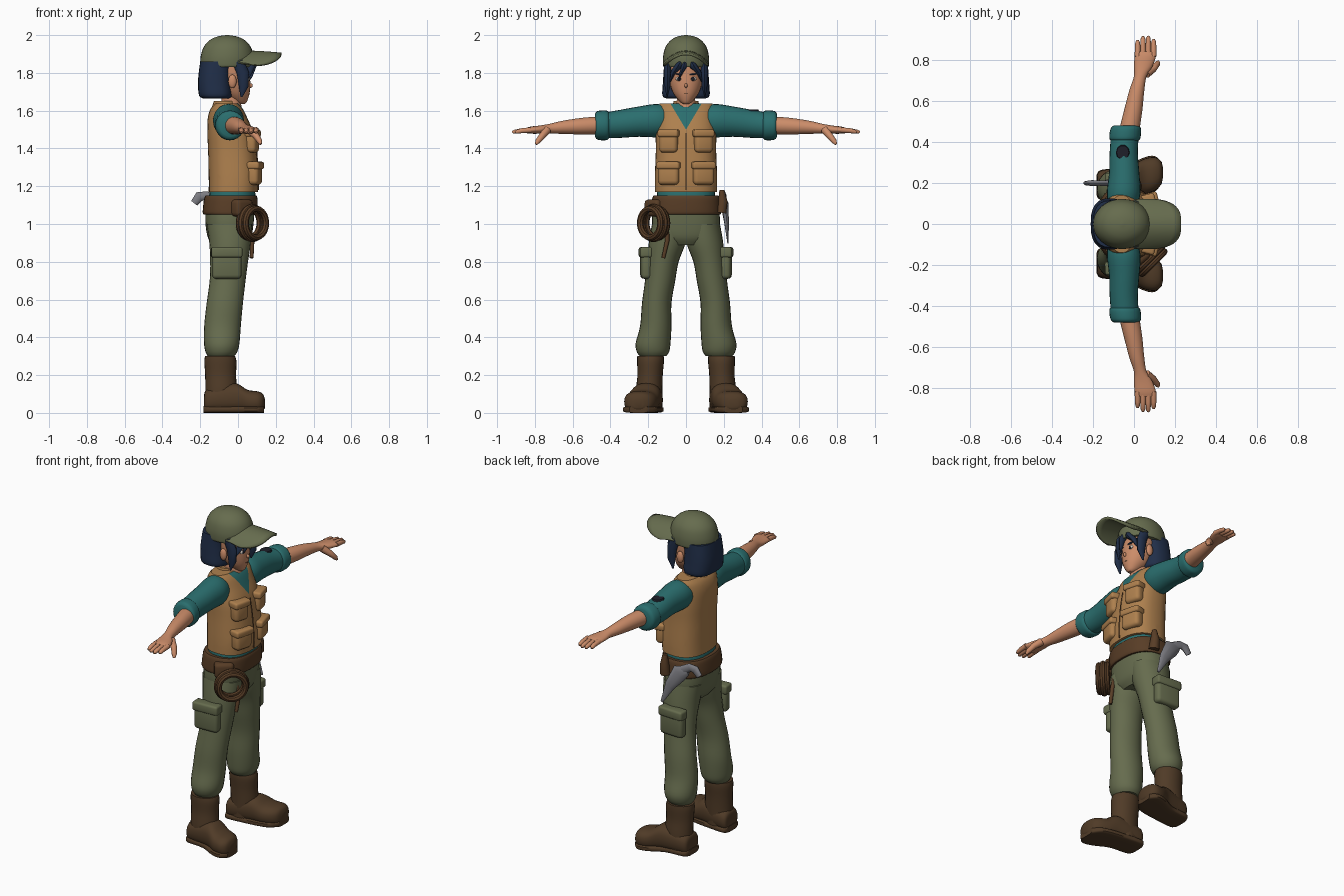
import bpy, bmesh, math
from mathutils import Vector, Matrix


def mat(name, r, g, b):
    m = bpy.data.materials.new(name)
    m.diffuse_color = [((c / 255 + 0.055) / 1.055) ** 2.4 for c in (r, g, b)] + [1]
    return m


OLIVE = mat("olive cloth", 102, 108, 78)
SKIN = mat("skin", 203, 140, 105)
TAN = mat("tan vest", 174, 128, 78)
TEAL = mat("teal shirt", 42, 110, 110)
BOOT = mat("boot leather", 80, 59, 39)
HAIR = mat("navy hair", 32, 46, 72)
BELT = mat("belt leather", 88, 61, 38)
GREY = mat("grey metal", 124, 124, 130)
DARK = mat("dark detail", 30, 32, 42)
WHITE = mat("eye white", 215, 205, 195)


def add(name, bm, *mats):
    bmesh.ops.recalc_face_normals(bm, faces=bm.faces[:])
    me = bpy.data.meshes.new(name)
    bm.to_mesh(me)
    bm.free()
    ob = bpy.data.objects.new(name, me)
    bpy.context.collection.objects.link(ob)
    for m in mats:
        me.materials.append(m)
    return ob


def spline(keys, sub):
    """Smoothly fill in the key rings."""
    out = []
    for i in range(len(keys) - 1):
        p0, p1 = keys[max(i - 1, 0)], keys[i]
        p2, p3 = keys[i + 1], keys[min(i + 2, len(keys) - 1)]
        for j in range(sub):
            t = j / sub
            out.append([0.5 * (2 * b + (c - a) * t + (2 * a - 5 * b + 4 * c - d) * t * t
                        + (3 * b - a - 3 * c + d) * t ** 3)
                        for a, b, c, d in zip(p0, p1, p2, p3)])
    return out + [list(keys[-1])]


def loft_bm(axis, keys, p=2.0, n=24, sub=4, side=1):
    """Rings (t, c1, c2, r1, r2) along an axis; side=-1 mirrors in y."""
    bm = bmesh.new()
    rings = []
    for t, c1, c2, r1, r2 in spline(keys, sub):
        ring = []
        for k in range(n):
            a = math.tau * k / n
            c, s = math.cos(a), math.sin(a)
            u = c1 + max(r1, .002) * math.copysign(abs(c) ** (2 / p), c)
            v = c2 + max(r2, .002) * math.copysign(abs(s) ** (2 / p), s)
            x, y, z = {'z': (u, v, t), 'y': (u, t, v), 'x': (t, u, v)}[axis]
            ring.append(bm.verts.new((x, y * side, z)))
        rings.append(ring)
    for lo, hi in zip(rings, rings[1:]):
        for k in range(n):
            bm.faces.new((lo[k], lo[(k + 1) % n], hi[(k + 1) % n], hi[k]))
    bm.faces.new(rings[0])
    bm.faces.new(rings[-1])
    return bm


def loft(name, m, axis, keys, **kw):
    return add(name, loft_bm(axis, keys, **kw), m)


def box(name, m, loc, size, bevel=0.015, rot=0):
    bm = bmesh.new()
    bmesh.ops.create_cube(bm, size=1)
    bmesh.ops.scale(bm, vec=size, verts=bm.verts[:])
    bmesh.ops.bevel(bm, geom=bm.edges[:], offset=bevel, segments=3, affect='EDGES', profile=0.5)
    bmesh.ops.transform(bm, matrix=Matrix.Translation(loc) @ Matrix.Rotation(rot, 4, 'Z'), verts=bm.verts[:])
    return add(name, bm, m)


def ball(name, m, loc, radii, tilt=0):
    bm = bmesh.new()
    bmesh.ops.create_uvsphere(bm, u_segments=16, v_segments=10, radius=1)
    M = Matrix.Translation(loc) @ Matrix.Rotation(tilt, 4, 'X') @ Matrix.Diagonal((*radii, 1))
    bmesh.ops.transform(bm, matrix=M, verts=bm.verts[:])
    return add(name, bm, m)


def tube(name, m, pts, radii, flat=1.0, n=10):
    """Tapered tube through points; flat squeezes it in y."""
    bm = bmesh.new()
    pts = [Vector(p) for p in pts]
    rings = []
    for i, q in enumerate(pts):
        d = (pts[min(i + 1, len(pts) - 1)] - pts[max(i - 1, 0)]).normalized()
        u = d.cross(Vector((0, 1, 0)) if abs(d.y) < 0.8 else Vector((0, 0, 1))).normalized()
        v = d.cross(u)
        rings.append([bm.verts.new(q + radii[i] * (u * math.cos(a) + v * math.sin(a) * flat))
                      for a in [math.tau * k / n for k in range(n)]])
    for lo, hi in zip(rings, rings[1:]):
        for k in range(n):
            bm.faces.new((lo[k], lo[(k + 1) % n], hi[(k + 1) % n], hi[k]))
    bm.faces.new(rings[0])
    bm.faces.new(rings[-1])
    return add(name, bm, m)


# Vest with a V neck showing the shirt
bm = loft_bm('z', [(1.17, -.025, 0, .13, .165), (1.25, -.023, 0, .132, .165), (1.38, -.03, 0, .128, .16),
                   (1.48, -.04, 0, .122, .16), (1.56, -.055, 0, .105, .152), (1.61, -.06, 0, .085, .15),
                   (1.637, -.06, 0, .06, .14)], p=2.5, n=40)
for s in (1, -1):
    bmesh.ops.bisect_plane(bm, geom=bm.verts[:] + bm.edges[:] + bm.faces[:],
                           plane_co=(0, 0, 1.5), plane_no=(0, s, -.6))
for f in bm.faces:
    c = f.calc_center_median()
    f.material_index = int(c.x > -.03 and abs(c.y) < (c.z - 1.5) * .6)
add("vest", bm, TAN, TEAL)
tube("vest_zip", BELT, [(.106, 0, 1.18), (.109, 0, 1.25), (.098, 0, 1.38), (.082, 0, 1.48)], [.004] * 4)
loft("shirt_waist", TEAL, 'z', [(1.1, -.035, 0, .125, .155), (1.15, -.03, 0, .123, .155),
                                (1.2, -.03, 0, .115, .15)], p=2.4)
loft("neck", SKIN, 'z', [(1.54, -.035, 0, .055, .05), (1.61, -.035, 0, .055, .052), (1.7, -.04, 0, .045, .045)])
loft("collar", TAN, 'z', [(1.6, -.07, 0, .075, .075), (1.65, -.07, 0, .058, .066)])

# Belt, hips
loft("belt", BELT, 'z', [(1.05, -.042, 0, .138, .182), (1.065, -.042, 0, .145, .186), (1.13, -.038, 0, .142, .18),
                         (1.15, -.037, 0, .135, .172)], p=2.4, n=32)
loft("hips", OLIVE, 'z', [(.89, -.045, 0, .09, .11), (.93, -.045, 0, .115, .165), (1.0, -.045, 0, .127, .18),
                          (1.08, -.042, 0, .13, .175)], p=2.4, n=32)
box("belt_pouch", BELT, (.02, -.165, 1.085), (.11, .07, .09), .02, .7)

for s, side in ((1, "left"), (-1, "right")):
    # Trouser leg
    loft(side + "_trouser_leg", OLIVE, 'z',
         [(.3, -.09, .175, .07, .07), (.325, -.088, .175, .085, .086), (.37, -.086, .174, .094, .092),
          (.46, -.082, .16, .097, .083), (.58, -.07, .155, .096, .078), (.7, -.055, .137, .095, .08),
          (.8, -.047, .122, .1, .083), (.9, -.042, .1, .11, .097), (1.0, -.045, .09, .12, .09)], side=s)
    box(side + "_cargo_pocket", OLIVE, (-.06, s * .212, .79), (.155, .055, .16), .02, -.05 * s)
    box(side + "_cargo_flap", OLIVE, (-.06, s * .214, .85), (.165, .066, .055), .012, -.05 * s)

    # Boot
    loft(side + "_boot_shaft", BOOT, 'z',
         [(.03, -.095, .195, .08, .07), (.12, -.09, .195, .083, .07), (.2, -.092, .19, .082, .067),
          (.27, -.093, .188, .085, .071), (.3, -.095, .188, .08, .07)], side=s)
    loft(side + "_boot_foot", BOOT, 'x',
         [(-.18, .19, .055, .04, .035), (-.165, .192, .065, .068, .06), (-.08, .2, .075, .075, .072),
          (-.01, .212, .08, .078, .077), (.05, .232, .062, .087, .06), (.1, .245, .059, .082, .056),
          (.13, .25, .056, .06, .046), (.142, .252, .05, .025, .025)], p=2.5, side=s)
    loft(side + "_boot_sole", BOOT, 'x',
         [(-.183, .19, .018, .05, .018), (-.16, .192, .018, .073, .018), (-.05, .202, .018, .075, .018),
          (.04, .23, .018, .092, .018), (.1, .245, .018, .088, .018), (.138, .25, .018, .05, .018)],
         p=4, side=s)

    # Sleeve, rolled cuff, bare forearm
    loft(side + "_sleeve", TEAL, 'y',
         [(.1, -.055, 1.545, .075, .08), (.16, -.05, 1.547, .082, .088), (.25, -.048, 1.542, .074, .08),
          (.35, -.05, 1.53, .069, .074), (.43, -.045, 1.522, .068, .068)], side=s)
    loft(side + "_cuff", TEAL, 'y',
         [(.405, -.045, 1.522, .06, .06), (.415, -.045, 1.522, .074, .076), (.44, -.043, 1.522, .077, .079),
          (.47, -.04, 1.522, .073, .075), (.482, -.04, 1.522, .058, .06)], side=s)
    loft(side + "_forearm", SKIN, 'y',
         [(.45, -.025, 1.522, .05, .048), (.55, -.005, 1.518, .045, .044), (.65, .013, 1.512, .037, .035),
          (.72, .03, 1.505, .031, .026), (.77, .045, 1.5, .045, .022), (.82, .055, 1.497, .052, .019),
          (.845, .057, 1.495, .046, .014)], side=s)
    for i, tip in enumerate((.9, .918, .92, .905)):
        x = .018 + .026 * i
        tube(f"{side}_finger_{i + 1}", SKIN, [(x, s * .82, 1.498), (x, s * .87, 1.494), (x, s * (tip - .01), 1.488),
                                              (x, s * tip, 1.486)], [.015, .0135, .011, .005])
    tube(side + "_thumb", SKIN, [(.06, s * .735, 1.498), (.095, s * .76, 1.468), (.115, s * .785, 1.437),
                                 (.12, s * .795, 1.422)], [.022, .018, .014, .006])

    # Vest pockets with flaps
    for label, z, w, x in (("lower", 1.27, .115, .085), ("upper", 1.44, .1, .07)):
        box(f"{side}_{label}_pocket", TAN, (x, s * .09, z - .005), (.07, w, .115), .022, s * .25)
        box(f"{side}_{label}_flap", TAN, (x + .004, s * .09, z + .04), (.075, w + .012, .04), .012, s * .25)

    # Face side details and hair locks
    ball(side + "_ear", SKIN, (-.03, s * .1, 1.755), (.022, .014, .036))
    ball(side + "_eye_white", WHITE, (.054, s * .037, 1.768), (.008, .018, .011), s * .1)
    ball(side + "_iris", DARK, (.059, s * .036, 1.768), (.006, .009, .011))
    ball(side + "_brow", HAIR, (.058, s * .038, 1.793), (.008, .022, .004), s * .15)
    tube(side + "_side_lock", HAIR, [(.0, s * .098, 1.86), (.026, s * .098, 1.8), (.03, s * .098, 1.73),
                                     (.018, s * .1, 1.672)], [.03, .032, .026, .005], .6)
    tube(side + "_fringe", HAIR, [(.045, s * .015, 1.862), (.068, s * .04, 1.835), (.056, s * .068, 1.805),
                                  (.04, s * .084, 1.75)], [.028, .026, .02, .003], .7)

# Head
loft("head", SKIN, 'z', [(1.636, .022, 0, .015, .015), (1.65, .01, 0, .038, .034), (1.69, -.012, 0, .073, .066),
                         (1.74, -.024, 0, .089, .085), (1.8, -.032, 0, .095, .094), (1.87, -.04, 0, .1, .095)])
ball("nose", SKIN, (.066, 0, 1.733), (.012, .008, .012))
ball("mouth", BELT, (.055, 0, 1.693), (.008, .015, .003))
loft("bob_hair", HAIR, 'z', [(1.665, -.115, 0, .07, .105), (1.68, -.118, 0, .088, .125), (1.74, -.122, 0, .09, .123),
                             (1.8, -.12, 0, .088, .119), (1.86, -.11, 0, .09, .115)], p=2.6)
tube("stray_fringe", HAIR, [(.055, .0, 1.86), (.078, -.012, 1.83), (.07, -.03, 1.79), (.066, -.035, 1.765)],
     [.026, .02, .01, .002], .7)

# Cap and arched bill
loft("cap_crown", OLIVE, 'z', [(1.832, -.058, 0, .138, .118), (1.845, -.058, 0, .142, .122), (1.89, -.057, 0, .14, .121),
                               (1.94, -.057, 0, .123, .107), (1.975, -.057, 0, .09, .078),
                               (1.993, -.057, 0, .05, .043), (2.0, -.057, 0, .005, .005)], n=32)
bm = bmesh.new()
rows = []
for i in range(25):
    u = -math.cos(math.pi * i / 24)
    tip = .09 + .14 * (1 - abs(u) ** 3.2) ** .5
    rows.append([bm.verts.new((.0 + (tip - .0) * v / 6, .116 * u, 1.912 - .062 * u * u - .012 * (v / 6) ** 2))
                 for v in range(7)])
for a, b in zip(rows, rows[1:]):
    for v in range(6):
        bm.faces.new((a[v], b[v], b[v + 1], a[v + 1]))
bill = add("cap_bill", bm, OLIVE)
mod = bill.modifiers.new("thickness", 'SOLIDIFY')
mod.thickness, mod.offset = .014, 0

# Rope coil on the right hip
for i, r in enumerate((.078, .084, .076)):
    bm = bmesh.new()
    grid = [[bm.verts.new(((r + .017 * math.cos(b)) * math.cos(a), (r + .017 * math.cos(b)) * math.sin(a),
                           .017 * math.sin(b))) for b in [math.tau * k / 8 for k in range(8)]]
            for a in [math.tau * k / 32 for k in range(32)]]
    for j in range(32):
        for k in range(8):
            bm.faces.new((grid[j][k], grid[(j + 1) % 32][k], grid[(j + 1) % 32][(k + 1) % 8], grid[j][(k + 1) % 8]))
    normal = Vector((.7, -.7, 0))
    bmesh.ops.transform(bm, matrix=Matrix.Translation(Vector((.077, -.172, 1.005)) + normal * (i - 1) * .024)
                        @ normal.to_track_quat('Z', 'Y').to_matrix().to_4x4(), verts=bm.verts[:])
    add(f"rope_loop_{i + 1}", bm, BELT)
tube("rope_end", BELT, [(.06, -.1, .98), (.075, -.1, .91), (.072, -.12, .82)], [.012, .012, .01])

# Sidearm and small pouch on the left hip, badge on the left sleeve
tube("sidearm_body", GREY, [(-.15, .2, 1.125), (-.1, .205, 1.1), (-.04, .215, 1.01), (.01, .222, .9)],
     [.025, .05, .032, .008], .4)
tube("sidearm_grip", GREY, [(-.12, .2, 1.12), (-.17, .2, 1.15), (-.205, .2, 1.145), (-.232, .2, 1.11)],
     [.028, .024, .027, .02], .55)
tube("hip_tool", BELT, [(.01, .185, 1.06), (.01, .195, 1.12), (.01, .19, 1.18)], [.03, .026, .014])
loft("sleeve_badge", DARK, 'z', [(1.598, -.055, .35, .034, .038), (1.607, -.055, .35, .03, .034)], n=10, sub=1)

# Smooth shading with crisp edges
bpy.ops.object.select_all(action='SELECT')
bpy.context.view_layer.objects.active = bill
bpy.ops.object.shade_smooth_by_angle(angle=math.radians(40))
